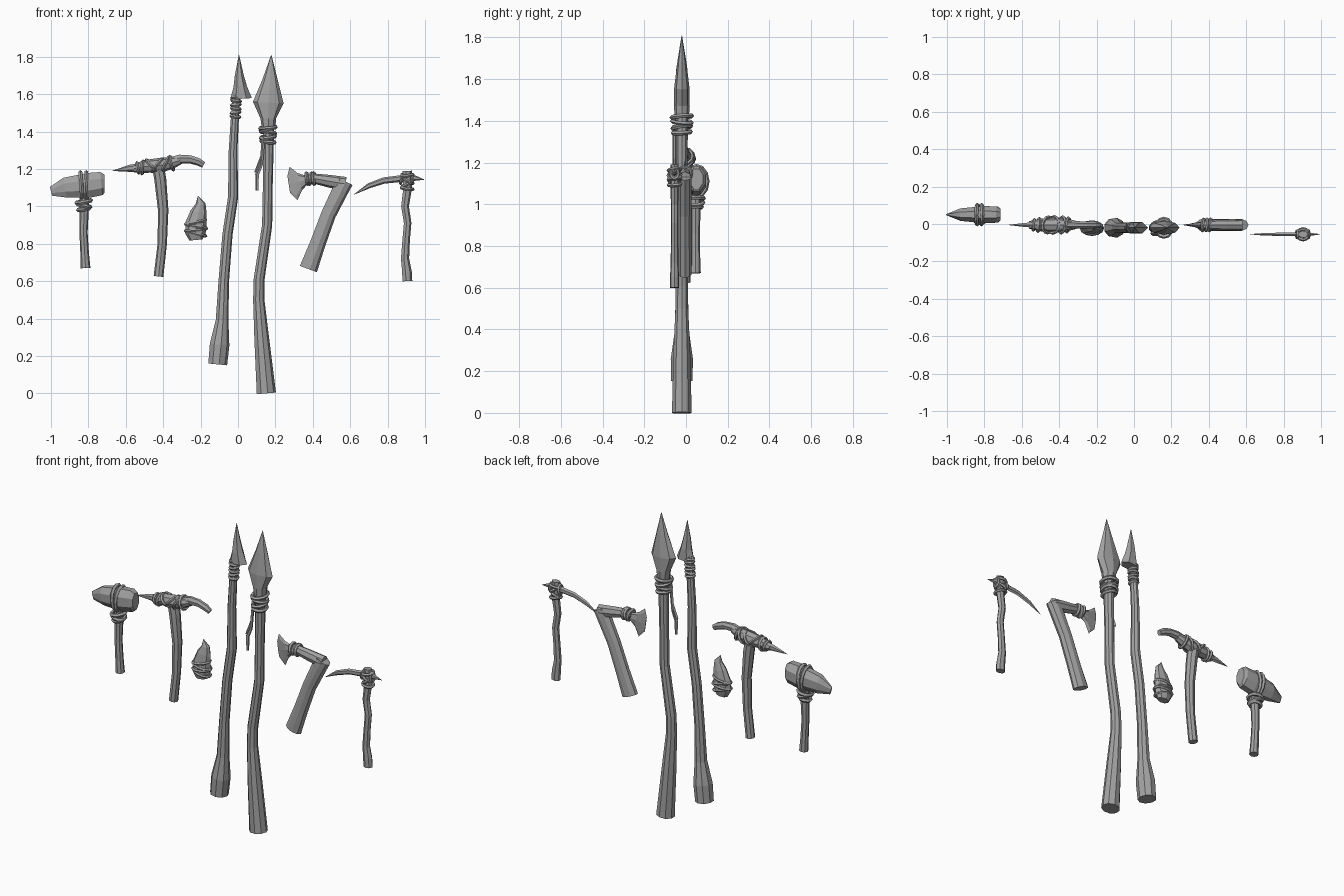
import bpy, math
from mathutils import Vector

stone = bpy.data.materials.new("stone grey")
stone.diffuse_color = (0.36, 0.36, 0.36, 1)


def make(name, verts, faces):
    mesh = bpy.data.meshes.new(name)
    mesh.from_pydata(verts, [], faces)
    mesh.materials.append(stone)
    obj = bpy.data.objects.new(name, mesh)
    bpy.context.collection.objects.link(obj)


def tube(name, y, pts, sides=8, flat=1.0, phase=0.0):
    """Sweep an ellipse along an xz path of (x, z, radius[, y radius])."""
    centres = [Vector((p[0], y, p[1])) for p in pts]
    verts, faces, n = [], [], len(pts)
    for i, p in enumerate(pts):
        t = (centres[min(i + 1, n - 1)] - centres[max(i - 1, 0)]).normalized()
        across = Vector((t.z, 0, -t.x))
        ry = p[3] if len(p) > 3 else p[2] * flat
        for k in range(sides):
            a = 2 * math.pi * (k + phase) / sides
            verts.append(centres[i] + across * p[2] * math.cos(a) + Vector((0, ry * math.sin(a), 0)))
    for i in range(n - 1):
        for k in range(sides):
            a, b = i * sides + k, i * sides + (k + 1) % sides
            faces.append((a, b, b + sides, a + sides))
    faces.append(tuple(range(sides - 1, -1, -1)))
    faces.append(tuple(range((n - 1) * sides, n * sides)))
    make(name, verts, faces)


def ring(name, x, y, z, rx, ry, cord, tilt=0, lean=0, seg=12):
    """Cord loop: tilt turns its axis from up towards +x, lean slopes it along y (degrees)."""
    t, slope = math.radians(tilt), math.tan(math.radians(lean))
    axis, across = Vector((math.sin(t), 0, math.cos(t))), Vector((math.cos(t), 0, -math.sin(t)))
    verts, faces, m = [], [], 5
    for k in range(seg):
        a = 2 * math.pi * k / seg
        out = across * math.cos(a) + Vector((0, math.sin(a), 0))
        c = Vector((x, y, z)) + across * rx * math.cos(a) + Vector((0, ry * math.sin(a), 0))
        c += axis * slope * ry * math.sin(a)
        for j in range(m):
            b = 2 * math.pi * j / m
            verts.append(c + (out * math.cos(b) + axis * math.sin(b)) * cord)
            k2, j2 = (k + 1) % seg, (j + 1) % m
            faces.append((k * m + j, k2 * m + j, k2 * m + j2, k * m + j2))
    make(name, verts, faces)


# Narrow spear: shaft, barbed head, binding
Y = -0.02
tube("narrow_spear_shaft", Y, [(-.11, .155, .052), (-.10, .26, .054), (-.086, .39, .035), (-.077, .60, .029),
     (-.057, .85, .028), (-.027, 1.05, .028), (-.027, 1.30, .024), (-.01, 1.60, .021)], 9)
tube("narrow_spear_head", Y, [(.016, 1.575, .058, .035), (.012, 1.64, .036, .032), (.007, 1.70, .024, .022),
     (.005, 1.81, .001)], 6)
for i in range(6):
    ring("narrow_spear_binding", -.014 + i * .001, Y, 1.48 + i * .021, .023, .023, .009, (-1) ** i * 7, 5)

# Broad spear: shaft, leaf head, binding, hanging cords
tube("broad_spear_shaft", Y, [(.15, 0, .053, .048), (.126, .29, .041), (.11, .50, .031), (.112, .61, .03),
     (.155, .90, .028), (.158, 1.09, .027), (.162, 1.33, .029), (.165, 1.45, .03)], 9)
tube("broad_spear_head", Y, [(.163, 1.42, .036, .034), (.162, 1.47, .042, .038), (.162, 1.555, .082, .037),
     (.172, 1.68, .04, .022), (.178, 1.81, .001)], 8)
for i, (z, r, tilt, lean) in enumerate([(1.345, .036, 6, 4), (1.37, .038, -8, 8), (1.395, .04, 10, -6), (1.42, .042, -5, 5)]):
    ring("broad_spear_binding", .16, Y, z, r, r + .006, .011, tilt, lean)
tube("hanging_cord", Y - .03, [(.135, 1.38, .009), (.128, 1.27, .008), (.095, 1.18, .009)], 5)
tube("hanging_cord", Y - .035, [(.14, 1.38, .009), (.125, 1.22, .009), (.103, 1.17, .011), (.102, 1.085, .008)], 5)

# Stone hammer: handle, wedge head, straps
Y = 0.05
tube("hammer_handle", Y - .005, [(-.815, .67, .026), (-.82, .75, .023), (-.826, .86, .022), (-.822, 1.0, .025),
     (-.822, 1.06, .025)], 8)
tube("hammer_head", Y, [(-1.0, 1.08, .026, .004), (-.925, 1.10, .058, .036), (-.80, 1.112, .072, .05),
     (-.73, 1.122, .067, .046), (-.714, 1.122, .052, .034)], 8, phase=.5)
for x, tilt in ((-.838, 86), (-.815, 93)):
    ring("hammer_head_strap", x, Y, 1.11, .073, .052, .011, tilt)
for z, r, tilt in ((.985, .03, -8), (1.005, .037, 14), (1.025, .04, -10)):
    ring("hammer_neck_strap", -.825, Y - .005, z, r, r, .011, tilt, 5)

# Horn pick: handle, body, stone point, horn, crossed lashing
Y = -0.005
tube("pick_handle", Y, [(-.425, .625, .026), (-.405, .80, .025), (-.40, .98, .028), (-.415, 1.14, .032),
     (-.425, 1.20, .032)], 8)
tube("pick_body", Y, [(-.56, 1.20, .02), (-.50, 1.213, .034), (-.41, 1.22, .04), (-.345, 1.235, .03),
     (-.31, 1.245, .022)], 8)
tube("pick_stone_point", Y, [(-.50, 1.21, .026, .018), (-.58, 1.203, .019, .013), (-.67, 1.19, .001)], 6)
tube("pick_horn", Y, [(-.37, 1.233, .03, .023), (-.31, 1.253, .026, .021), (-.255, 1.252, .023, .019),
     (-.21, 1.238, .021, .018), (-.183, 1.222, .017, .014)], 7)
for x, z, r, tilt in ((-.535, 1.205, .028, 80), (-.51, 1.208, .034, 95), (-.46, 1.218, .042, 45),
                      (-.43, 1.22, .044, 130), (-.385, 1.225, .043, 115), (-.355, 1.23, .037, 75)):
    ring("pick_lashing", x, Y, z, r, r, .009, tilt, 6)

# Hand point: curved stone with wrapped grip
Y = -0.022
tube("hand_point", Y, [(-.225, .82, .035, .024), (-.228, .855, .055, .034), (-.224, .91, .056, .034),
     (-.21, .97, .044, .027), (-.20, 1.015, .026, .017), (-.214, 1.055, .001)], 8)
for z, r, tilt in ((.855, .055, 14), (.875, .058, -6), (.895, .057, 10), (.917, .054, -12)):
    ring("hand_point_wrap", -.225, Y, z, r, .034, .008, tilt, 5)

# Axe: handle, bent arm, flared blade, binding
Y = -0.005
tube("axe_handle", Y, [(.375, .665, .05, .033), (.425, .80, .043, .032), (.482, .955, .041, .032),
     (.548, 1.09, .045, .033), (.57, 1.135, .047, .032)], 9)
tube("axe_arm", Y, [(.575, 1.12, .037, .032), (.49, 1.134, .034, .03), (.41, 1.148, .027), (.36, 1.148, .022)], 8)
tube("axe_blade", Y, [(.41, 1.145, .022, .02), (.365, 1.14, .025, .018), (.33, 1.132, .048, .013),
     (.297, 1.122, .092, .006), (.271, 1.118, .045, .002)], 8)
for x, tilt in ((.37, 82), (.388, 100), (.406, 88)):
    ring("axe_binding", x, Y, 1.148, .03, .03, .01, tilt, 6)

# Sickle pick: knobbly handle, curved blade, rear spike, lashing
Y = -0.055
tube("sickle_handle", Y, [(.904, .60, .028, .022), (.902, .65, .027, .022), (.892, .72, .023, .019),
     (.898, .82, .021, .018), (.906, .91, .021, .018), (.892, 1.0, .022, .018), (.905, 1.09, .024, .02),
     (.904, 1.19, .026, .02)], 7)
tube("sickle_blade", Y, [(.92, 1.142, .02, .015), (.86, 1.147, .018, .012), (.78, 1.138, .017, .01),
     (.70, 1.11, .014, .008), (.62, 1.063, .001)], 6)
tube("sickle_spike", Y, [(.88, 1.147, .022, .015), (.935, 1.153, .018, .011), (.995, 1.143, .001)], 6)
for z, tilt in ((1.095, 8), (1.12, -30), (1.14, 35), (1.165, -8)):
    ring("sickle_lashing", .904, Y, z, .031, .029, .009, tilt, 5)
for x, tilt in ((.873, 100), (.932, 82)):
    ring("sickle_blade_lashing", x, Y, 1.147, .026, .02, .008, tilt)
